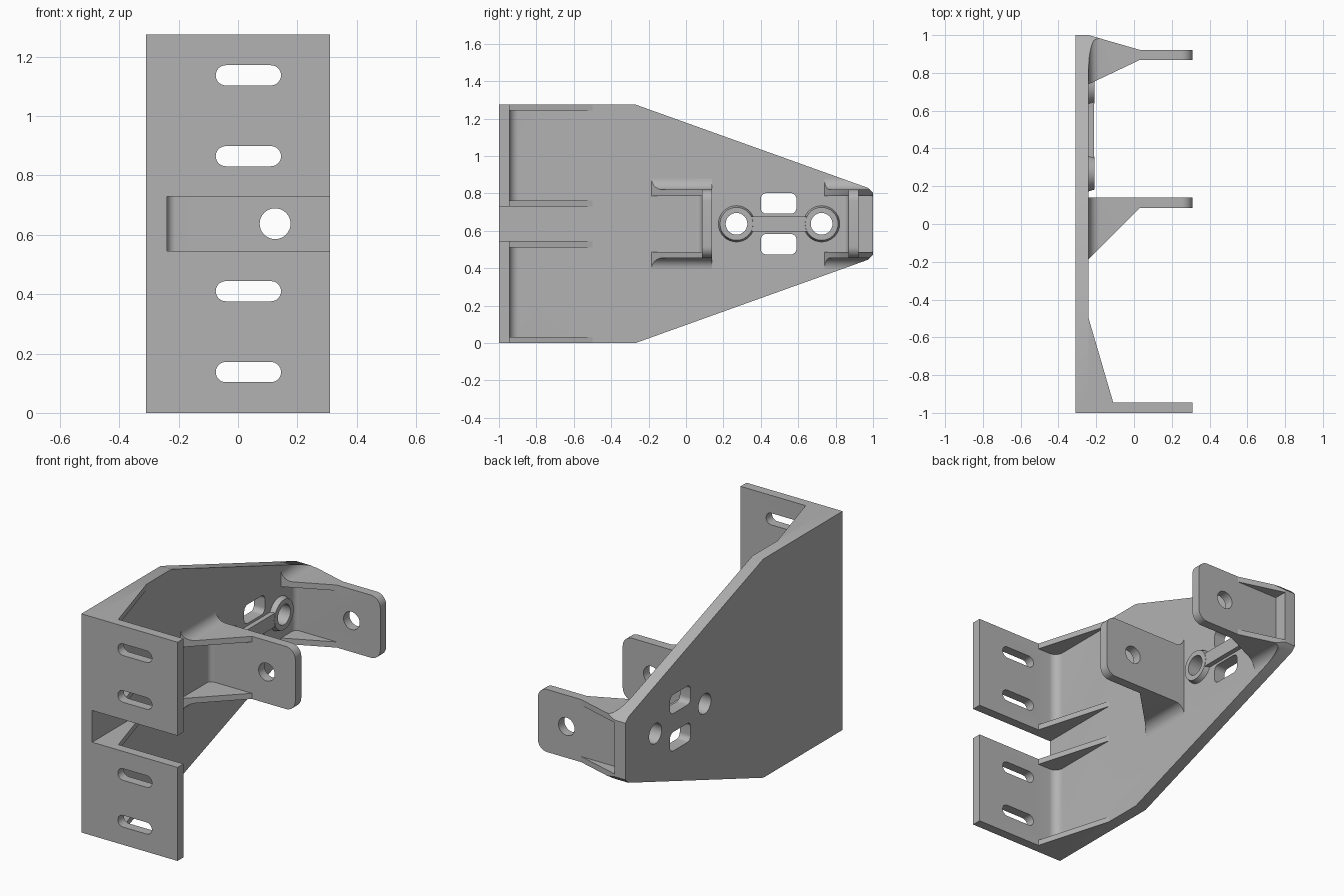
import bpy, bmesh
from math import sin, cos, pi
from mathutils import Vector

cube = bpy.data.objects.get("Cube")
if cube:
    bpy.data.objects.remove(cube, do_unlink=True)

grey = bpy.data.materials.new("plain_grey")
grey.use_nodes = True
COLOUR = (0.45, 0.45, 0.45, 1)
grey.diffuse_color = COLOUR
grey.node_tree.nodes["Principled BSDF"].inputs["Base Color"].default_value = COLOUR

H = 1.275          # overall height
MID = H / 2        # everything mirrors about this height
OUT, INN = -0.31, -0.24   # faces of the side plate
SLOPE = 0.455 / 1.27      # taper of the plate


def arc(ca, cb, r, start, end, n=8):
    return [(ca + r * cos(start + (end - start) * i / n),
             cb + r * sin(start + (end - start) * i / n)) for i in range(n + 1)]


def rounded(a0, a1, b0, b1, r):
    """Rectangle with rounded corners; slots and circles are its limits."""
    pts = []
    for k, (a, b) in enumerate([(a1 - r, b1 - r), (a0 + r, b1 - r), (a0 + r, b0 + r), (a1 - r, b0 + r)]):
        pts += arc(a, b, r, k * pi / 2, (k + 1) * pi / 2)
    return pts


def disc(a, b, r):
    return rounded(a - r, a + r, b - r, b + r, r)


def prism(name, pts, axis, lo, hi):
    """Extrude a 2D outline along an axis."""
    place = {"x": lambda a, b, t: (t, a, b),
             "y": lambda a, b, t: (a, t, b),
             "z": lambda a, b, t: (a, b, t)}[axis]
    bm = bmesh.new()
    face = bm.faces.new([bm.verts.new(place(a, b, lo)) for a, b in pts])
    ext = bmesh.ops.extrude_face_region(bm, geom=[face])
    bmesh.ops.translate(bm, vec=place(0, 0, hi - lo),
                        verts=[v for v in ext["geom"] if isinstance(v, bmesh.types.BMVert)])
    bmesh.ops.remove_doubles(bm, verts=bm.verts, dist=1e-5)
    bmesh.ops.recalc_face_normals(bm, faces=bm.faces)
    me = bpy.data.meshes.new(name)
    bm.to_mesh(me)
    bm.free()
    me.materials.append(grey)
    ob = bpy.data.objects.new(name, me)
    bpy.context.collection.objects.link(ob)
    return ob


def box(name, x0, x1, y0, y1, z0, z1):
    return prism(name, [(x0, y0), (x1, y0), (x1, y1), (x0, y1)], "z", z0, z1)


def trim(ob, point, normal):
    """Remove all that lies beyond a plane and close the cut."""
    bm = bmesh.new()
    bm.from_mesh(ob.data)
    bmesh.ops.bisect_plane(bm, geom=bm.verts[:] + bm.edges[:] + bm.faces[:], dist=1e-6,
                           plane_co=point, plane_no=normal, clear_outer=True)
    bmesh.ops.holes_fill(bm, edges=[e for e in bm.edges if e.is_boundary])
    bmesh.ops.recalc_face_normals(bm, faces=bm.faces)
    bm.to_mesh(ob.data)
    bm.free()


def trim_to_silhouette(ob):
    for s in (-1, 1):
        trim(ob, (0, -0.27, MID + s * MID), (0, SLOPE, s))
        trim(ob, (0, 1, MID + s * 0.165), (0, 1, s))


def combine(ob, others, operation):
    for other in others:
        mod = ob.modifiers.new("join", "BOOLEAN")
        mod.operation, mod.solver, mod.object = operation, "EXACT", other
    bpy.context.view_layer.update()
    deps = bpy.context.evaluated_depsgraph_get()
    me = bpy.data.meshes.new_from_object(ob.evaluated_get(deps))
    ob.modifiers.clear()
    ob.data = me
    for other in others:
        bpy.data.objects.remove(other, do_unlink=True)


parts = []

# Side plate and front flange as one bent profile
outline = [(OUT, -1), (-OUT, -1), (-OUT, -0.945)]
outline += arc(INN + 0.05, -0.895, 0.05, 1.5 * pi, pi)
outline += [(INN, 1), (OUT, 1)]
plate = prism("angle_plate", outline, "z", 0, H)
trim_to_silhouette(plate)

# Notch, flange slots, plate holes and windows
HOLES = (0.27, 0.725)
cuts = [box("notch", INN, 0.5, -1.2, -0.8, MID - 0.0925, MID + 0.0925)]
for s in (-1, 1):
    for dz in (0.2275, 0.5):
        z = MID + s * dz
        cuts.append(prism("slot", rounded(-0.075, 0.145, z - 0.034, z + 0.034, 0.034), "y", -1.2, -0.8))
    z = MID + s * 0.109
    cuts.append(prism("window", rounded(0.4, 0.59, z - 0.055, z + 0.055, 0.03), "x", -0.5, 0))
for y in HOLES:
    cuts.append(prism("hole", disc(y, MID, 0.058), "x", -0.5, 0))
combine(plate, cuts, "DIFFERENCE")
parts.append(plate)

# Thin gussets stiffening the flange
gusset = [(INN, -0.945), (-0.11, -0.945), (INN, -0.5)]
for z0 in (0, 0.512, 0.73, H - 0.033):
    parts.append(prism("flange_gusset", gusset, "z", z0, z0 + 0.033))

# Bosses around the plate holes, flared at the foot, linked by a bar
link = box("boss_link", INN - 0.01, -0.212, HOLES[0], HOLES[1], MID - 0.04, MID + 0.04)
rings = []
for y in HOLES:
    ring = prism("ring", disc(y, MID, 0.1), "x", INN - 0.01, -0.21)
    for v in ring.data.vertices:
        if v.co.x > INN:
            v.co.y = y + (v.co.y - y) * 0.88
            v.co.z = MID + (v.co.z - MID) * 0.88
    rings.append(ring)
combine(link, rings, "UNION")
combine(link, [prism("hole", disc(y, MID, 0.058), "x", -0.5, 0) for y in HOLES], "DIFFERENCE")
parts.append(link)


def mounting_tab(name, y0, y1, foot, back=None):
    """Upright tab with side ribs that flare into the plate."""
    half = 0.1825
    tab = prism(name, [(INN, MID - half)] + arc(0.25, MID - half + 0.06, 0.06, -pi / 2, 0)
                + arc(0.25, MID + half - 0.06, 0.06, 0, pi / 2) + [(INN, MID + half)], "y", y0, y1)
    # Root fillet between tab and plate
    fillet = [(INN, y0 + 0.01), (INN, y0 - 0.03)]
    fillet += arc(INN + 0.03, y0 - 0.03, 0.03, pi, pi / 2) + [(INN + 0.03, y0 + 0.01)]
    adds = [prism("fillet", fillet, "z", MID - half + 0.01, MID + half - 0.01)]
    for s in (-1, 1):
        section = [(INN, half - 0.033), (0.03, half - 0.033), (0.03, half)]
        section += arc(INN + 0.06, half + 0.06, 0.06, 1.5 * pi, pi)
        rib = prism("rib", [(x, MID + s * z) for x, z in section], "y", foot, back or y1)
        run = Vector((0.03 - INN, y0 - foot, 0))
        trim(rib, (INN, foot, 0), (run.y, -run.x, 0))
        if back:
            trim(rib, (INN, back, 0), (back - y1, 0.03 - INN, 0))
        trim_to_silhouette(rib)
        adds.append(rib)
    combine(tab, adds, "UNION")
    combine(tab, [prism("hole", disc(0.125, MID, 0.052), "y", y0 - 0.1, y1 + 0.1)], "DIFFERENCE")
    parts.append(tab)


mounting_tab("middle_tab", 0.085, 0.14, -0.185)
mounting_tab("rear_tab", 0.868, 0.922, 0.74, 1.0)

# Smooth the rounded faces, keep hard edges
bpy.ops.object.select_all(action="DESELECT")
for ob in parts:
    ob.select_set(True)
bpy.context.view_layer.objects.active = plate
bpy.ops.object.shade_smooth_by_angle(angle=pi / 6)
